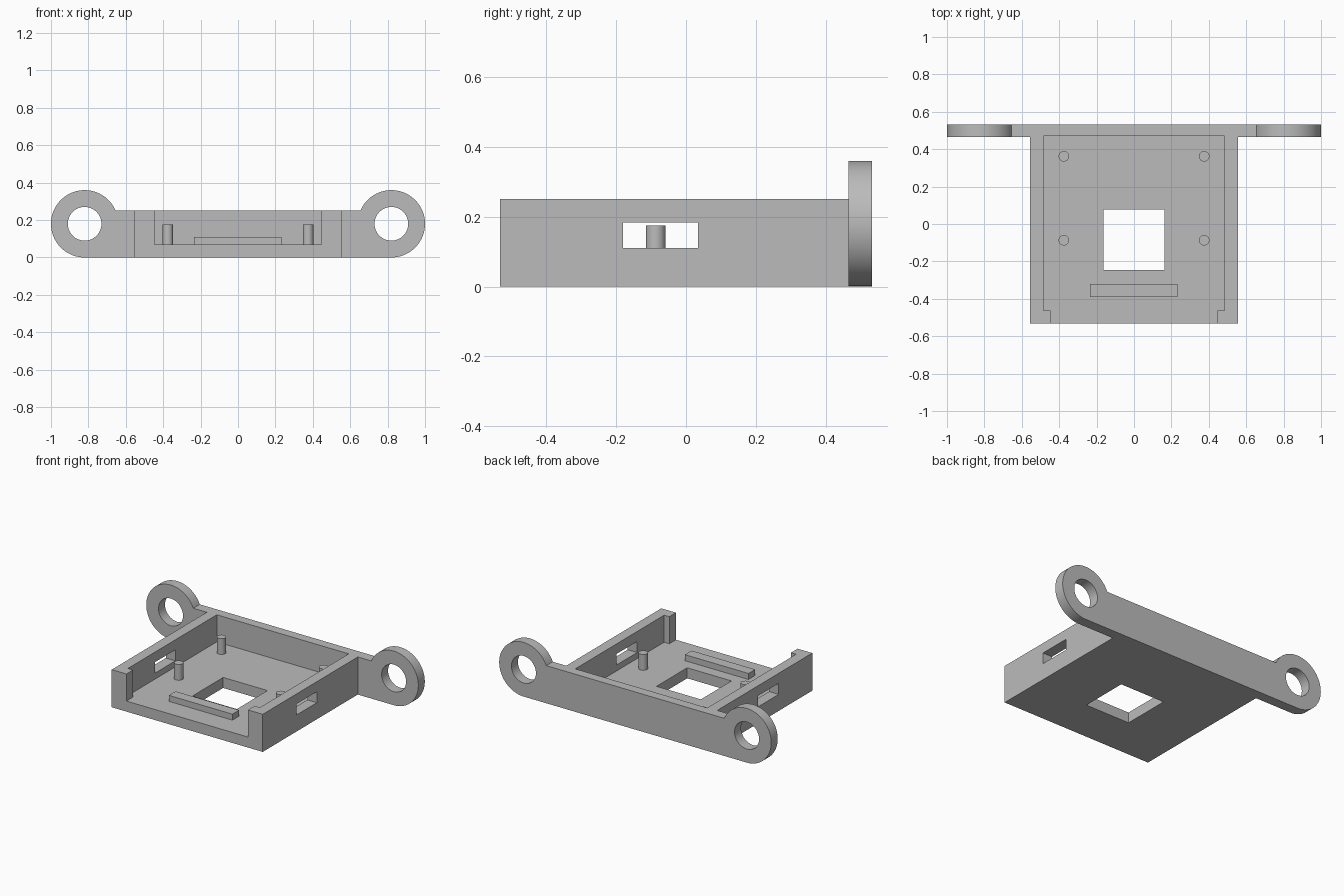
import bpy
import bmesh
from math import asin, cos, sin, pi, radians
from mathutils import Matrix, Vector

old = bpy.data.objects.get("Cube")
if old:
    bpy.data.objects.remove(old, do_unlink=True)

GREY = (0.5, 0.5, 0.5, 1.0)
mat = bpy.data.materials.new("plain grey")
mat.use_nodes = True
mat.diffuse_color = GREY
mat.node_tree.nodes["Principled BSDF"].inputs["Base Color"].default_value = GREY

WIDTH, FRONT, BACK, HEIGHT, FLOOR = 0.555, -0.533, 0.533, 0.25, 0.07
PLATE_Y = 0.465
EAR_X, EAR_Z, EAR_R, HOLE_R = 0.82, 0.18, 0.18, 0.09


def finish(name, bm):
    bmesh.ops.recalc_face_normals(bm, faces=bm.faces)
    mesh = bpy.data.meshes.new(name)
    bm.to_mesh(mesh)
    bm.free()
    mesh.materials.append(mat)
    obj = bpy.data.objects.new(name, mesh)
    bpy.context.collection.objects.link(obj)
    return obj


def box(name, lo, hi):
    lo, hi = Vector(lo), Vector(hi)
    bm = bmesh.new()
    bmesh.ops.create_cube(bm, size=1, matrix=Matrix.Translation((lo + hi) / 2)
                          @ Matrix.Diagonal((hi - lo).to_4d()))
    return finish(name, bm)


def cylinder(name, centre, radius, depth, turn=0, sides=32):
    bm = bmesh.new()
    bmesh.ops.create_cone(bm, cap_ends=True, segments=sides, radius1=radius,
                          radius2=radius, depth=depth,
                          matrix=Matrix.Translation(centre) @ Matrix.Rotation(turn, 4, 'X'))
    return finish(name, bm)


def combine(target, other, operation):
    mod = target.modifiers.new(other.name, 'BOOLEAN')
    mod.operation, mod.solver, mod.object = operation, 'EXACT', other
    bpy.context.view_layer.objects.active = target
    bpy.ops.object.modifier_apply(modifier=mod.name)
    bpy.data.objects.remove(other, do_unlink=True)


def smooth(obj):
    bpy.ops.object.select_all(action='DESELECT')
    obj.select_set(True)
    bpy.context.view_layer.objects.active = obj
    bpy.ops.object.shade_smooth_by_angle(angle=radians(30))


# Rear mounting plate: a straight bar ending in round ears
start = pi - asin((HEIGHT - EAR_Z) / EAR_R)
steps = 56
arc = [start - (start + pi / 2) * i / steps for i in range(steps + 1)]
right_side = [(EAR_X + EAR_R * cos(a), EAR_Z + EAR_R * sin(a)) for a in arc]
outline = right_side + [(-x, z) for x, z in reversed(right_side)]
bm = bmesh.new()
face = bm.faces.new([bm.verts.new((x, PLATE_Y, z)) for x, z in outline])
grown = bmesh.ops.extrude_face_region(bm, geom=[face])["geom"]
bmesh.ops.translate(bm, vec=(0, BACK - PLATE_Y, 0),
                    verts=[v for v in grown if isinstance(v, bmesh.types.BMVert)])
plate = finish("mounting_plate", bm)

# Tray body joined to the plate
body = box("tray_body", (-WIDTH, FRONT, 0), (WIDTH, 0.5, HEIGHT))
combine(body, plate, 'UNION')

# Inner pocket, open front between the lips, and floor window
cuts = [
    box("pocket", (-0.485, -0.463, FLOOR), (0.485, 0.47, 0.4)),
    box("front_opening", (-0.447, -0.7, FLOOR), (0.447, -0.4, 0.4)),
    box("floor_window", (-0.163, -0.245, -0.1), (0.163, 0.077, 0.2)),
    box("side_slots", (-0.7, -0.18, 0.11), (0.7, 0.035, 0.183)),
]
# Ear holes
for side in (-1, 1):
    cuts.append(cylinder("ear_hole", (side * EAR_X, 0.5, EAR_Z), HOLE_R, 0.3, pi / 2, 64))
for cut in cuts:
    combine(body, cut, 'DIFFERENCE')
smooth(body)

# Support bar on the floor
box("support_bar", (-0.235, -0.39, FLOOR - 0.01), (0.232, -0.32, 0.11))

# Locating pins
for side, label in ((1, "left"), (-1, "right")):
    for y, place in ((0.362, "rear"), (-0.087, "front")):
        bottom, top = FLOOR - 0.01, 0.175
        smooth(cylinder(f"{place}_{label}_pin", (side * 0.375, y, (bottom + top) / 2),
                        0.028, top - bottom))
